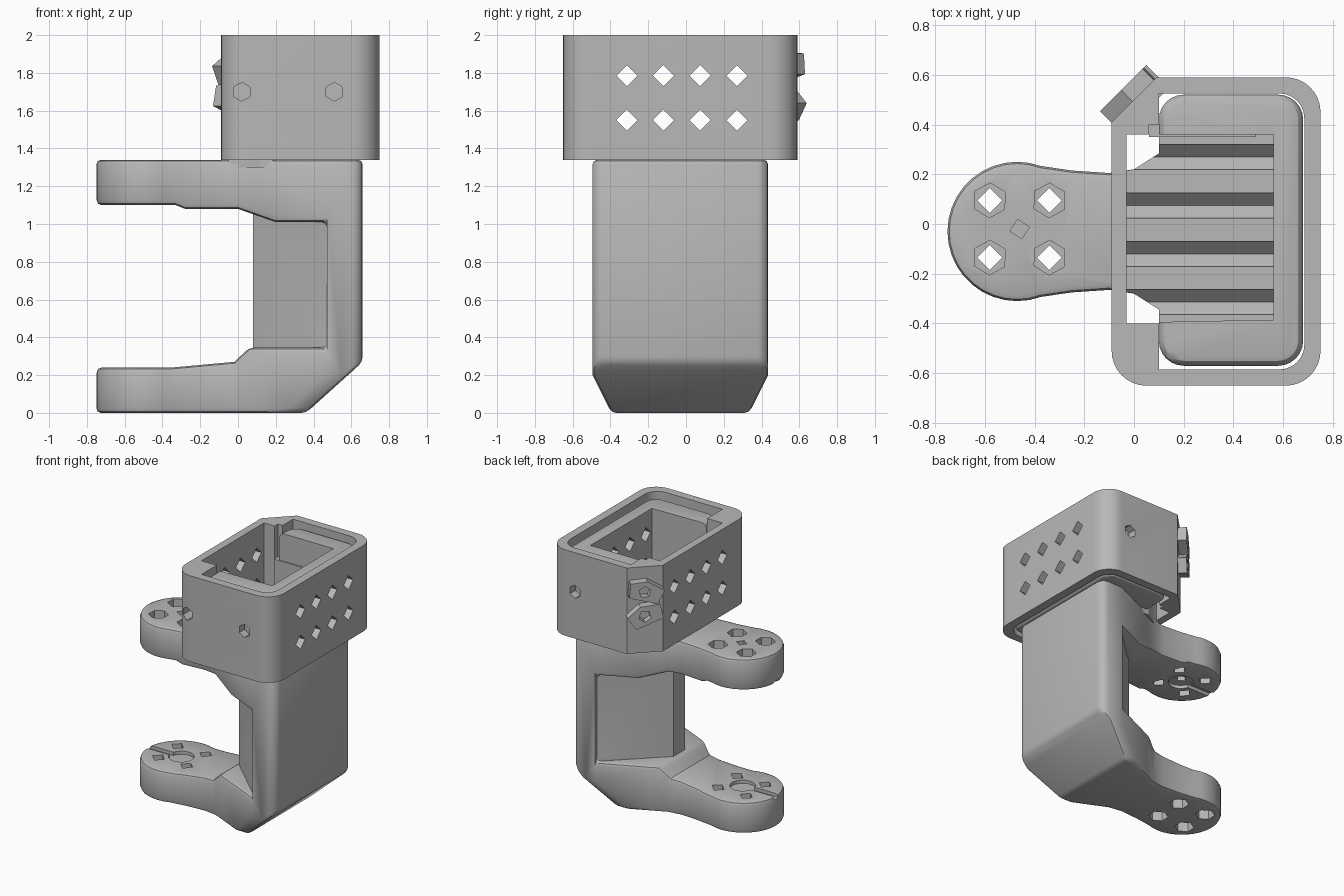
import bpy, bmesh, math
from mathutils import Matrix, Vector

if "Cube" in bpy.data.objects:
    bpy.data.objects.remove(bpy.data.objects["Cube"], do_unlink=True)

grey = bpy.data.materials.new("plain_grey")
grey.use_nodes = True
COLOUR = (0.48, 0.48, 0.48, 1)
grey.diffuse_color = COLOUR
grey.node_tree.nodes["Principled BSDF"].inputs["Base Color"].default_value = COLOUR

MID = -0.03  # symmetry line of the bracket in y


def prism(name, points, axis, low, high):
    """Extrude a 2D outline along the x, y or z axis."""
    place = {"x": lambda u, v, w: (w, u, v),
             "y": lambda u, v, w: (u, w, v),
             "z": lambda u, v, w: (u, v, w)}[axis]
    bm = bmesh.new()
    rings = [[bm.verts.new(place(u, v, w)) for u, v in points] for w in (low, high)]
    bm.faces.new(rings[0])
    bm.faces.new(rings[1])
    for i in range(len(points)):
        j = (i + 1) % len(points)
        bm.faces.new((rings[0][i], rings[0][j], rings[1][j], rings[1][i]))
    bmesh.ops.recalc_face_normals(bm, faces=bm.faces)
    mesh = bpy.data.meshes.new(name)
    bm.to_mesh(mesh)
    bm.free()
    mesh.materials.append(grey)
    obj = bpy.data.objects.new(name, mesh)
    bpy.context.collection.objects.link(obj)
    return obj


def apply(obj, mod):
    bpy.context.view_layer.objects.active = obj
    bpy.ops.object.modifier_apply(modifier=mod.name)


def combine(obj, tool, operation="DIFFERENCE"):
    mod = obj.modifiers.new("combine", "BOOLEAN")
    mod.operation, mod.solver, mod.object = operation, "EXACT", tool
    apply(obj, mod)
    bpy.data.objects.remove(tool, do_unlink=True)


def bevel(obj, width, segments=2):
    mod = obj.modifiers.new("bevel", "BEVEL")
    mod.width, mod.segments = width, segments
    mod.limit_method, mod.angle_limit = "ANGLE", math.radians(40)
    mod.use_clamp_overlap = False
    apply(obj, mod)


def ring(u, v, radius, sides, turn=0.0):
    return [(u + radius * math.cos(turn + math.tau * i / sides),
             v + radius * math.sin(turn + math.tau * i / sides)) for i in range(sides)]


def rounded(x0, y0, x1, y1, corners):
    """Rectangle outline; corners holds (radius, segments) from +x+y, anticlockwise."""
    points = []
    for k, (radius, segments) in enumerate(corners):
        cx = x1 - radius if k in (0, 3) else x0 + radius
        cy = y1 - radius if k < 2 else y0 + radius
        for i in range(segments + 1):
            a = math.pi / 2 * (k + i / segments)
            points.append((cx + radius * math.cos(a), cy + radius * math.sin(a)))
    return points


def mirrored(half):
    """Close a half outline of (x, half width) about the symmetry line."""
    return [(x, MID + h) for x, h in half] + [(x, MID - h) for x, h in reversed(half) if h > 0]


# Bracket body: plan outline cut to the side and end profiles
half = [(-0.47 + 0.28 * math.cos(a), 0.28 * math.sin(a))
        for a in (math.radians(180 - 10 * i) for i in range(12))]
half[0] = (-0.75, 0)
half += [(-0.25, 0.245), (-0.1, 0.235), (0, 0.25), (0.11, 0.3), (0.47, 0.465)]
half += [(0.6 + 0.06 * math.sin(a), 0.405 + 0.06 * math.cos(a))
         for a in (math.pi / 8 * i for i in range(5))]
body = prism("bracket_body", mirrored(half), "z", -0.1, 1.5)
side = [(-0.8, 0), (0.36, 0), (0.7, 0.306), (0.7, 1.34), (-0.8, 1.34), (-0.8, 1.1),
        (-0.33, 1.1), (-0.28, 1.08), (0, 1.08), (0.2, 1.01), (0.47, 1.01), (0.47, 0.345),
        (0.06, 0.345), (-0.02, 0.27), (-0.35, 0.24), (-0.8, 0.24)]
combine(body, prism("side_profile", side, "y", -1, 1), "INTERSECT")
end = [(MID - 0.315, -0.1), (MID + 0.315, -0.1), (MID + 0.5, 0.27), (MID + 0.5, 1.5),
       (MID - 0.5, 1.5), (MID - 0.5, 0.27)]
combine(body, prism("end_profile", end, "x", -1, 1), "INTERSECT")
bevel(body, 0.025)

# Tapered inner side of the column
taper = [(0.08, 0.07), (0.47, 0.44), (0.55, 0.44)]
combine(body, prism("column_taper", mirrored(taper), "z", 0.3, 1.1), "UNION")

# Mounting holes, with wider hexagonal sinks on the outer arm faces
for x in (-0.58, -0.34):
    for y in (MID - 0.105, MID + 0.125):
        combine(body, prism("hole", ring(x, y, 0.05, 4), "z", -0.2, 1.6))
        combine(body, prism("top_sink", ring(x, y, 0.07, 6, 0.5), "z", 1.25, 1.6))
        combine(body, prism("low_sink", ring(x, y, 0.07, 6, 0.5), "z", -0.2, 0.1))
combine(body, prism("centre_hole", ring(-0.46, -0.02, 0.04, 4, 0.2), "z", 1.05, 1.6))

# Round recess and slot on the inner arm faces
slot = [(-0.8, MID - 0.025), (-0.46, MID - 0.025), (-0.46, MID + 0.025), (-0.8, MID + 0.025)]
for low, high in ((0.215, 0.3), (1.05, 1.125)):
    combine(body, prism("recess", ring(-0.46, MID, 0.09, 16), "z", low, high))
    combine(body, prism("slot", slot, "z", low, high))

# Socket block inside the collar, open to -x
block = prism("socket_block", rounded(0.1, -0.57, 0.68, 0.52, [(0.1, 6)] * 4), "z", 1.34, 1.96)
bevel(block, 0.04, 3)
cavity = [(-0.2, -0.4), (0.56, -0.385), (0.56, 0.36), (-0.2, 0.36)]
combine(block, prism("cavity", cavity, "z", 1.556, 2.2))
floor_half = [(-0.05, 0.24), (0, 0.25), (0.11, 0.32), (0.4, 0.32)]
combine(block, prism("socket_floor", mirrored(floor_half), "z", 1.3, 1.556), "UNION")
ledge = [(0.06, 0.35), (0.49, 0.35), (0.49, 0.41), (0.06, 0.41)]
combine(block, prism("ledge", ledge, "z", 1.5, 1.75), "UNION")

# Collar with one chamfered corner and inner corner bosses
collar = prism("collar", rounded(-0.09, -0.65, 0.75, 0.59,
               [(0.14, 8), (0.18, 1), (0.14, 8), (0.14, 8)]), "z", 1.34, 2)
opening = rounded(0.1, -0.585, 0.685, 0.525, [(0.1, 6), (0.001, 1), (0.001, 1), (0.1, 6)])
# The bosses leave a narrower bay on the arm side
combine(collar, prism("opening", opening, "z", 1.2, 2.2))
bay = [(-0.03, -0.4), (0.2, -0.4), (0.2, 0.4), (0.06, 0.4), (0.06, 0.36), (-0.03, 0.36)]
combine(collar, prism("bay", bay, "z", 1.2, 2.2))

# Diamond tunnels through collar and socket
for y in (-0.313, -0.12, 0.075, 0.27):
    for z in (1.55, 1.785):
        for part in (collar, block):
            combine(part, prism("diamond", ring(y, z, 0.056, 4), "x", -0.4, 1))

# Screw holes in the collar ends
for x, low, high in ((0.02, -0.8, -0.45), (0.51, -0.8, -0.54), (0.53, 0.5, 0.8)):
    combine(collar, prism("screw_hole", ring(x, 1.7, 0.05, 6, 0.5), "y", low, high))

# Two tilted hollow lugs on the chamfered corner
outward = Vector((-1, 1, 0)).normalized()
along = Vector((1, 1, 0)).normalized()
for name, z, tilt in (("upper_lug", 1.83, 0.35), ("lower_lug", 1.65, -0.3)):
    lug = prism(name, [(-0.11, -0.06), (0.1, -0.075), (0.13, 0.03), (0.02, 0.08), (-0.12, 0.05)],
                "z", -0.08, 0.05)
    combine(lug, prism("lug_hollow", ring(0.01, 0, 0.045, 5), "z", 0, 0.2))
    frame = Matrix((along, Vector((0, 0, 1)), -outward)).transposed()
    frame.col[2] = outward
    turn = Matrix.Rotation(tilt, 3, "Z")
    lug.data.transform((frame @ turn).to_4x4())
    lug.data.transform(Matrix.Translation((-0.01, 0.51, z)))
    bm = bmesh.new()
    bm.from_mesh(lug.data)
    bmesh.ops.recalc_face_normals(bm, faces=bm.faces)
    bm.to_mesh(lug.data)
    bm.free()

# Smooth shading with sharp edges kept
for obj in bpy.context.collection.objects:
    if obj.type == "MESH" and obj.data.materials and obj.data.materials[0] == grey:
        bpy.ops.object.select_all(action="DESELECT")
        obj.select_set(True)
        bpy.context.view_layer.objects.active = obj
        bpy.ops.object.shade_smooth_by_angle(angle=math.radians(30))
